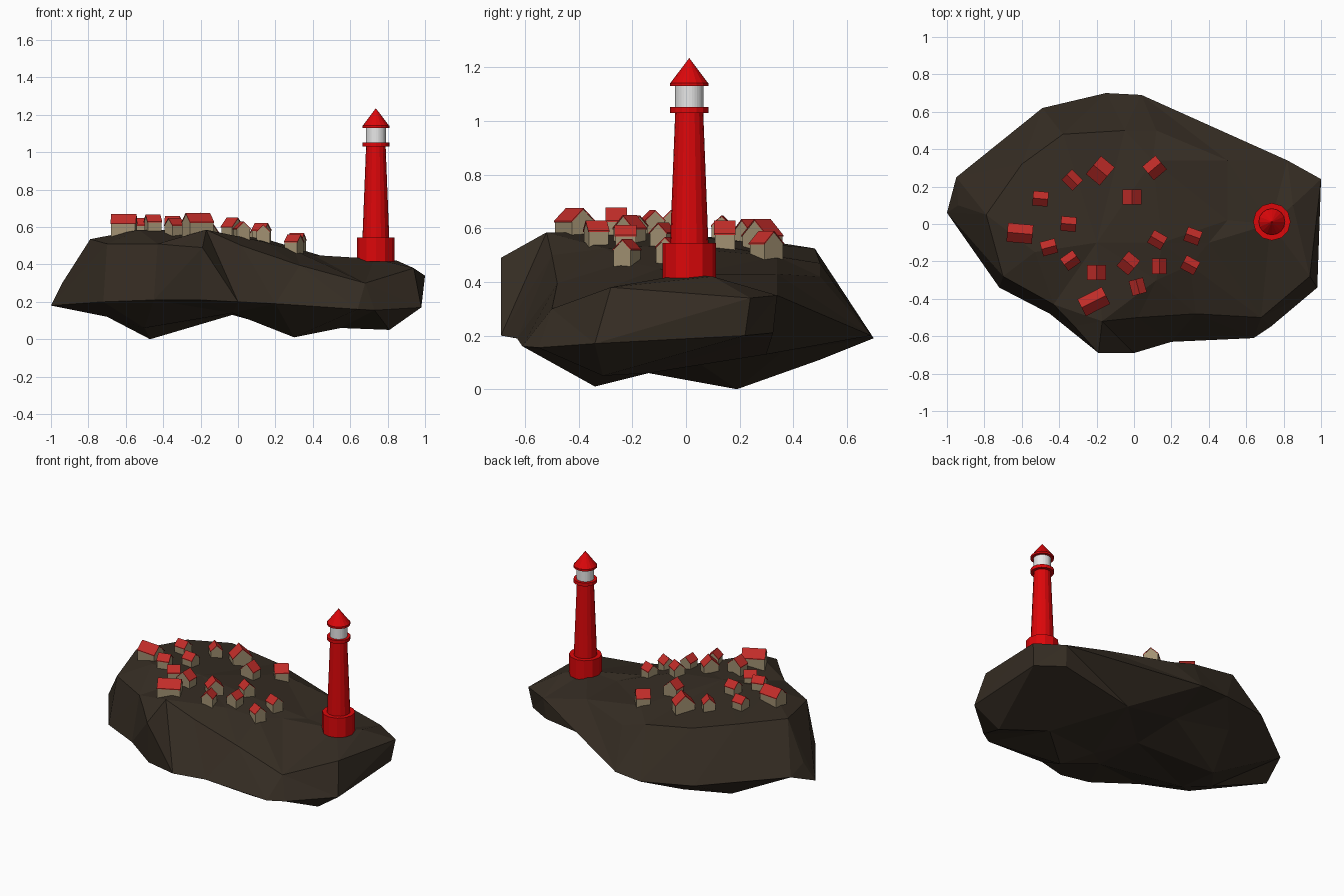
import bpy, bmesh, math
from mathutils import Vector, Matrix
from mathutils.geometry import delaunay_2d_cdt
from mathutils.bvhtree import BVHTree

if "Cube" in bpy.data.objects:
    bpy.data.objects.remove(bpy.data.objects["Cube"])


def material(name, rgb):
    m = bpy.data.materials.new(name)
    m.diffuse_color = (*rgb, 1)
    m.use_nodes = True
    m.node_tree.nodes["Principled BSDF"].inputs["Base Color"].default_value = m.diffuse_color
    return m


ROCK = material("dark_rock", (0.036, 0.026, 0.017))
WALL = material("stone_wall", (0.36, 0.285, 0.17))
ROOF = material("roof_tile", (0.54, 0.026, 0.022))
RED = material("lighthouse_red", (0.72, 0.002, 0.003))
WHITE = material("lantern_white", (0.8, 0.8, 0.8))


def finish(bm, name, *mats):
    bmesh.ops.recalc_face_normals(bm, faces=bm.faces)
    me = bpy.data.meshes.new(name)
    bm.to_mesh(me)
    bm.free()
    for m in mats:
        me.materials.append(m)
    ob = bpy.data.objects.new(name, me)
    bpy.context.collection.objects.link(ob)
    return ob


# Island: one rim outline, triangulated once with crown points, once with keel points
outline = [(-1, .06, .18), (-.72, -.34, .2), (-.45, -.48, .21), (-.19, -.69, .49),
           (0, -.69, .2), (.2, -.63, .19), (.64, -.61, .16), (.73, -.55, .155),
           (.98, -.34, .17), (1, .24, .34), (.82, .34, .35), (.04, .69, .2),
           (-.15, .7, .19), (-.49, .62, .22), (-.95, .25, .26)]
crown = [(-.94, .1, .3), (-.79, .05, .535), (-.7, -.28, .51), (-.43, -.43, .51),
         (-.32, -.545, .5), (-.17, -.52, .585), (-.53, -.15, .585), (-.2, -.1, .58),
         (.02, -.5, .5), (.33, -.48, .395), (.12, -.3, .525), (.15, -.1, .535),
         (.3, -.22, .475), (.4, -.1, .45),
         (.5, .02, .43), (.5, .34, .43), (.73, 0, .43), (.85, .1, .42),
         (.94, -.28, .38), (.68, -.5, .3), (.1, .34, .495),
         (.12, .5, .42), (-.05, .5, .47), (-.38, .48, .525), (-.6, .32, .55)]
keel = [(-.47, .19, 0), (-.7, -.1, .12), (-.5, -.14, .06), (-.03, 0, .13),
        (-.03, .36, .14), (-.03, -.36, .14), (.15, -.2, .08), (.3, -.34, .01),
        (.55, -.14, .06), (.81, -.31, .05), (.3, .3, .13), (.98, .22, .2),
        (.81, .325, .21), (-.33, .5, .11), (-.2, -.66, .21)]

bm = bmesh.new()
n = len(outline)
rim = [bm.verts.new(p) for p in outline]
for inner in (crown, keel):
    vs = rim + [bm.verts.new(p) for p in inner]
    flat = [Vector(v.co.xy) for v in vs]
    res = delaunay_2d_cdt(flat, [], [list(range(n))], 1, 1e-5)
    for f in res[2]:
        ids = [res[3][i][0] for i in f]
        bm.faces.new([vs[i] for i in ids])
ground = BVHTree.FromBMesh(bm)
finish(bm, "rock_island", ROCK)


# Lighthouse: stacked turned parts
def turned(name, mat, z0, z1, r0, r1, sides=16):
    bm = bmesh.new()
    bmesh.ops.create_cone(bm, cap_ends=True, segments=sides, radius1=r0, radius2=r1,
                          depth=z1 - z0)
    bmesh.ops.translate(bm, verts=bm.verts, vec=(.737, .012, (z0 + z1) / 2))
    return finish(bm, name, mat)


turned("lighthouse_base", RED, .415, .545, .1, .1, 12)
turned("lighthouse_tower", RED, .53, 1.04, .072, .052)
turned("lighthouse_gallery", RED, 1.03, 1.052, .072, .072)
turned("lighthouse_lantern", WHITE, 1.05, 1.135, .053, .053, 32)
turned("lighthouse_eave", RED, 1.13, 1.142, .072, .072)
turned("lighthouse_roof", RED, 1.142, 1.235, .07, 0)


# Houses: gabled wall prism with a thin overhanging roof chevron
def prism(bm, section, length, mat):
    ends = [[bm.verts.new((x, y, z)) for y, z in section] for x in (-length / 2, length / 2)]
    faces = [bm.faces.new(e) for e in ends]
    k = len(section)
    for i in range(k):
        j = (i + 1) % k
        faces.append(bm.faces.new((ends[0][i], ends[0][j], ends[1][j], ends[1][i])))
    for f in faces:
        f.material_index = mat


def house(x, y, angle, length, width, eave):
    w, ridge, t, o = width / 2, eave + width * .48, .005, .003
    drop = o * .96
    bm = bmesh.new()
    prism(bm, [(-w, -.03), (w, -.03), (w, eave), (0, ridge), (-w, eave)], length, 0)
    prism(bm, [(-w - o, eave - drop), (0, ridge), (w + o, eave - drop),
               (w + o, eave - drop + t), (0, ridge + t), (-w - o, eave - drop + t)],
          length + 2 * o, 1)
    z = ground.ray_cast(Vector((x, y, 3)), Vector((0, 0, -1)))[0].z
    bm.transform(Matrix.Translation((x, y, z)) @ Matrix.Rotation(math.radians(angle), 4, 'Z'))
    finish(bm, "house", WALL, ROOF)


small = [(-.5, .135, -5), (-.33, .235, 135), (-.455, -.125, 15), (-.35, 0, -5),
         (-.34, -.195, 35), (.125, -.085, -30), (.02, -.335, 105),
         (.135, -.225, 90), (.3, -.22, -28), (.315, -.065, -20)]
for x, y, a in small:
    house(x, y, a, .076, .072, .045)
for x, y, a in [(-.01, .145, 90), (-.2, -.26, 90), (-.03, -.21, -40)]:
    house(x, y, a, .075, .095, .048)
house(.11, .3, 40, .085, .09, .045)
house(-.18, .285, 140, .09, .12, .05)
house(-.61, -.05, -5, .13, .095, .05)
house(-.215, -.415, 27, .14, .095, .052)
